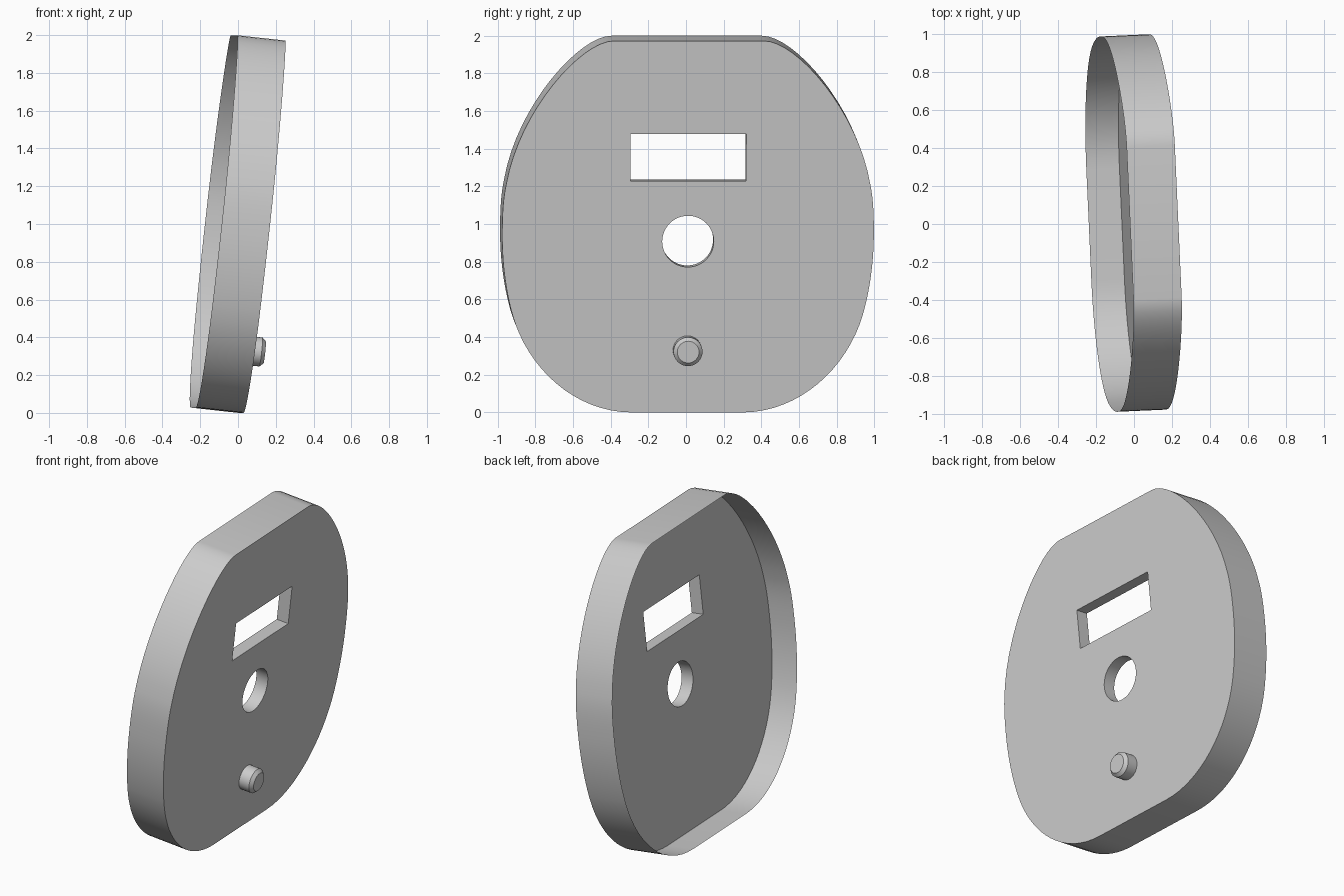
import bpy, bmesh, math
from mathutils import Matrix, Vector
from mathutils.geometry import interpolate_bezier

cube = bpy.data.objects.get("Cube")
if cube:
    bpy.data.objects.remove(cube, do_unlink=True)

DEPTH, THICK = 0.255, 0.08

grey = bpy.data.materials.new("plain grey")
grey.use_nodes = True
grey.diffuse_color = (0.6, 0.6, 0.6, 1)
grey.node_tree.nodes["Principled BSDF"].inputs["Base Color"].default_value = (0.6, 0.6, 0.6, 1)

# Leaning frame: local x runs across the panel, y up it, z out of its face
normal = Vector((1, 0.045, -0.11)).normalized()
across = Vector((-0.045, 1, 0)).normalized()
up = normal.cross(across)
frame = Matrix((across, up, normal)).transposed().to_4x4()
frame.translation = (0.016, 0.006, 0)


def finish(obj):
    obj.matrix_world = frame
    obj.data.materials.clear()
    obj.data.materials.append(grey)
    bpy.ops.object.select_all(action='DESELECT')
    obj.select_set(True)
    bpy.context.view_layer.objects.active = obj
    bpy.ops.object.shade_smooth_by_angle(angle=math.radians(30))


def mesh_object(name, bm):
    mesh = bpy.data.meshes.new(name)
    bm.to_mesh(mesh)
    bm.free()
    obj = bpy.data.objects.new(name, mesh)
    bpy.context.collection.objects.link(obj)
    finish(obj)
    return obj


def circle(cx, cy, r, n=48):
    return [(cx + r * math.cos(math.tau * i / n), cy + r * math.sin(math.tau * i / n))
            for i in range(n)]


# Half outline from top to bottom, then mirrored
segments = [
    ((0.40, 1.983), (0.57, 1.983), (0.90, 1.61), (0.967, 1.217)),
    ((0.967, 1.217), (0.985, 1.13), (0.987, 1.04), (0.987, 0.95)),
    ((0.987, 0.95), (0.987, 0.80), (0.967, 0.65), (0.93, 0.52)),
    ((0.93, 0.52), (0.85, 0.24), (0.60, 0), (0.29, 0)),
]
half = [Vector(segments[0][0])]
for a, h1, h2, b in segments:
    half += interpolate_bezier(Vector(a), Vector(h1), Vector(h2), Vector(b), 17)[1:]
half = [(p.x, p.y) for p in half]
outline = half + [(-x, y) for x, y in reversed(half)]

# Front panel: filled outline with a rectangular window and a round hole
window = [(-0.307, 1.236), (0.307, 1.236), (0.307, 1.487), (-0.307, 1.487)]
curve = bpy.data.curves.new("front_panel", 'CURVE')
curve.dimensions = '2D'
curve.fill_mode = 'BOTH'
curve.extrude = THICK / 2
for loop in (outline, window, circle(0, 0.913, 0.137)):
    spline = curve.splines.new('POLY')
    spline.points.add(len(loop) - 1)
    for point, (x, y) in zip(spline.points, loop):
        point.co = (x, y, 0, 1)
    spline.use_cyclic_u = True
panel = bpy.data.objects.new("front_panel", curve)
bpy.context.collection.objects.link(panel)
bpy.ops.object.select_all(action='DESELECT')
panel.select_set(True)
bpy.context.view_layer.objects.active = panel
bpy.ops.object.convert(target='MESH')
panel = bpy.context.view_layer.objects.active
panel.data.transform(Matrix.Translation((0, 0, -THICK / 2)))
bm = bmesh.new()
bm.from_mesh(panel.data)
bmesh.ops.remove_doubles(bm, verts=bm.verts, dist=0.0001)
bmesh.ops.recalc_face_normals(bm, faces=bm.faces)
bm.to_mesh(panel.data)
bm.free()
finish(panel)

# Rim: thin open wall behind the panel
bm = bmesh.new()
front = [bm.verts.new((x, y, -THICK)) for x, y in outline]
back = [bm.verts.new((x, y, -DEPTH)) for x, y in outline]
for i in range(len(outline)):
    bm.faces.new((front[i - 1], front[i], back[i], back[i - 1]))
mesh_object("rim", bm)

# Knob: short round peg with a chamfered tip
bm = bmesh.new()
rings = []
for radius, height in ((0.077, -0.01), (0.077, 0.07), (0.058, 0.09)):
    rings.append([bm.verts.new((x, y, height)) for x, y in circle(0, 0.332, radius, 32)])
for low, high in zip(rings, rings[1:]):
    for i in range(len(low)):
        bm.faces.new((low[i - 1], low[i], high[i], high[i - 1]))
bm.faces.new(rings[-1])
mesh_object("knob", bm)
